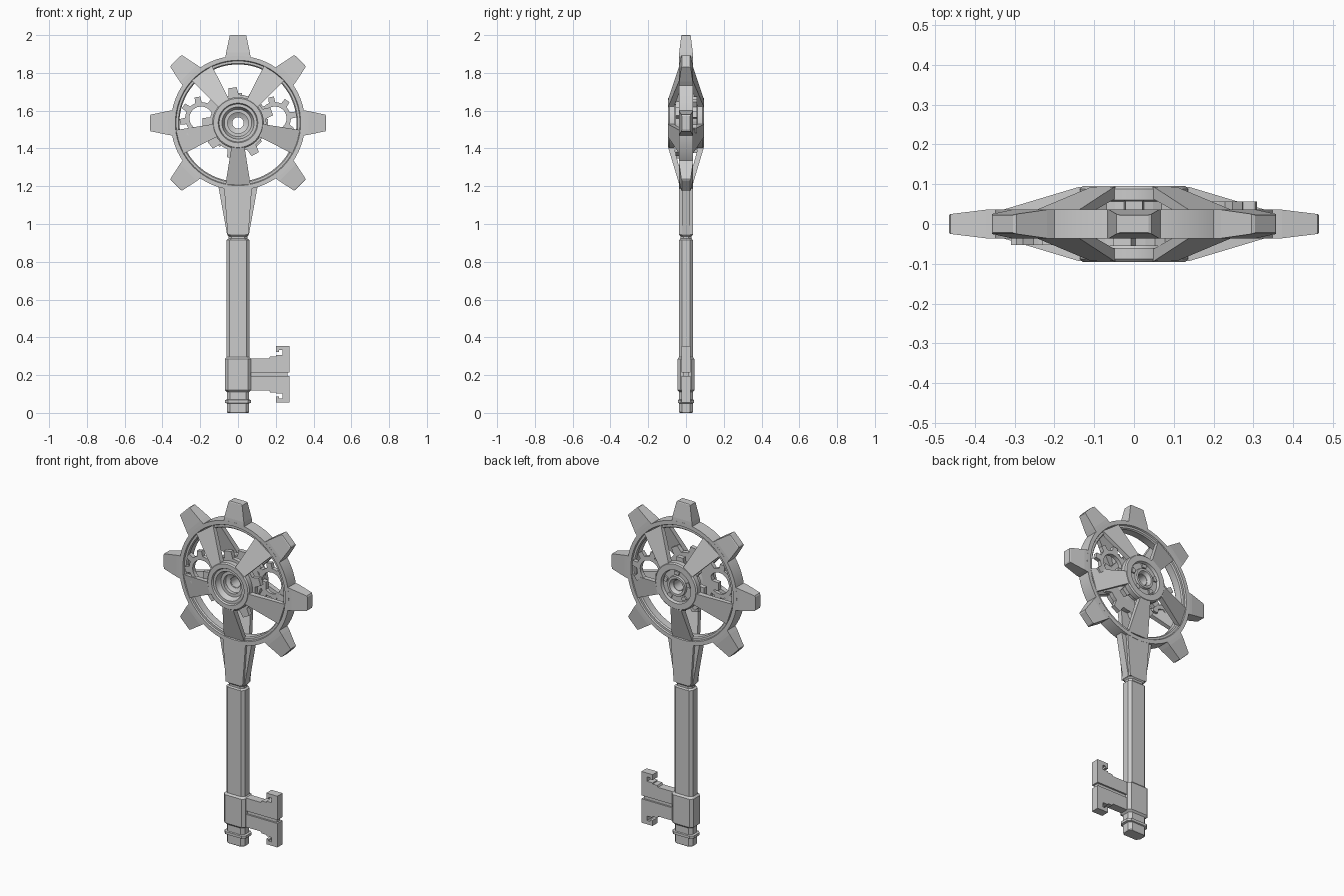
import bpy, bmesh
from math import sin, cos, pi, radians
from mathutils import Vector, Matrix

if "Cube" in bpy.data.objects:
    bpy.data.objects.remove(bpy.data.objects["Cube"])

CZ = 1.535  # height of the wheel centre


def loft(name, sections, wrap=False, smooth=False):
    """Skin closed sections; wrap joins last to first, otherwise ends are capped."""
    bm = bmesh.new()
    rows = [[bm.verts.new(p) for p in s] for s in sections]
    n = len(rows[0])
    for i in range(len(rows) if wrap else len(rows) - 1):
        a, b = rows[i], rows[(i + 1) % len(rows)]
        for j in range(n):
            k = (j + 1) % n
            bm.faces.new((a[j], a[k], b[k], b[j]))
    if not wrap:
        bm.faces.new(rows[0])
        bm.faces.new(rows[-1][::-1])
    bmesh.ops.recalc_face_normals(bm, faces=bm.faces)
    me = bpy.data.meshes.new(name)
    bm.to_mesh(me)
    bm.free()
    ob = bpy.data.objects.new(name, me)
    bpy.context.collection.objects.link(ob)
    if smooth:
        bpy.ops.object.select_all(action='DESELECT')
        ob.select_set(True)
        bpy.context.view_layer.objects.active = ob
        bpy.ops.object.shade_smooth_by_angle(angle=radians(30))
    return ob


def polar(r, a, y, cx=0, cz=CZ):
    return (cx + r * cos(a), y, cz + r * sin(a))


def lathe(name, profile, n=64):
    """Turn a closed (radius, y) profile around the wheel axis."""
    return loft(name, [[polar(r, 2 * pi * i / n, y) for r, y in profile]
                       for i in range(n)], True, True)


def radial_bar(name, angle, stations):
    """Bar pointing outward; stations are (radius, half width, y0, y1)."""
    a = radians(angle)
    out, side = Vector((cos(a), 0, sin(a))), Vector((-sin(a), 0, cos(a)))
    secs = []
    for r, w, y0, y1 in stations:
        secs.append([Vector((0, y, CZ)) + out * r + side * s
                     for s, y in ((-w, y0), (w, y0), (w, y1), (-w, y1))])
    return loft(name, secs)


def prism(name, pts, y0, y1):
    return loft(name, [[(x, y, z) for x, z in pts] for y in (y0, y1)])


def gear(name, cx, cz, root, tip, hole, teeth, y0, y1, phase):
    outer = []
    for i in range(teeth):
        for f, r in ((-.5, root), (-.26, root), (-.17, tip), (.17, tip), (.26, root)):
            outer.append((r, radians(phase) + 2 * pi * (i + f) / teeth))
    loops = [[polar(r if big else hole, a, y, cx, cz) for r, a in outer]
             for big, y in ((1, y0), (1, y1), (0, y1), (0, y0))]
    return loft(name, loops, True)


def octagon(w, d, z, c=.016):
    return [(x, y, z) for x, y in ((-w, -d + c), (-w + c, -d), (w - c, -d), (w, -d + c),
                                   (w, d - c), (w - c, d), (-w + c, d), (-w, d - c))]


# Wheel rim with a stepped groove on both faces
half = [(.355, -.037), (.332, -.037), (.328, -.029), (.316, -.029), (.31, -.022)]
lathe("wheel_rim", half + [(r, -y) for r, y in reversed(half)], 72)

# Seven outer teeth; the shaft takes the eighth place
for i in range(7):
    radial_bar("rim_tooth", -45 + 45 * i, [(.345, .067, -.037, .037), (.372, .063, -.036, .036),
               (.462, .044, -.025, .025), (.466, .036, -.022, .022)])

# Five dished spokes on the front and the back
for s in (-1, 1):
    for i in range(5):
        radial_bar("spoke", 54 + 72 * i, [(.11, .033, s * .066, s * .093),
                   (.135, .036, s * .062, s * .093), (.325, .066, s * .012, s * .036)])

# Front hub with bowl, back hub with stepped recess, and hollow axle
lathe("front_hub", [(.137, -.06), (.137, -.088), (.13, -.095), (.105, -.095), (.1, -.086),
                    (.085, -.086), (.08, -.07), (.07, -.05), (.055, -.035), (.032, -.026),
                    (.032, -.015), (.09, -.03), (.1, -.06)], 48)
lathe("back_hub", [(.137, .06), (.137, .088), (.13, .095), (.097, .095), (.092, .078),
                   (.06, .078), (.057, .09), (.044, .09), (.032, .07), (.032, .05), (.1, .05)], 48)
lathe("axle", [(.03, -.022), (.06, -.022), (.06, .07), (.03, .07)], 32)
for i in range(5):
    radial_bar("hub_stud", 18 + 72 * i, [(.066, .012, .07, .087), (.086, .016, .07, .087)])

# Clockwork gears inside the wheel
gear("centre_gear_front", 0, CZ, .15, .19, .055, 9, -.055, -.03, 99)
gear("centre_gear_back", 0, CZ, .125, .16, .055, 8, .032, .058, 90)
gear("left_gear", -.195, 1.56, .085, .115, .062, 8, -.053, -.03, 10)
gear("right_gear", .195, 1.56, .085, .115, .062, 8, .034, .057, 10)

# Shaft with foot ring, bit sleeve and neck groove in one loft
levels = [(.055, .033, 0), (.058, .036, .005), (.058, .036, .05), (.069, .042, .053),
          (.069, .042, .068), (.058, .036, .071), (.058, .036, .11), (.07, .045, .12),
          (.07, .045, .285), (.06, .036, .295), (.06, .036, .915), (.05, .03, .923),
          (.05, .03, .935), (.056, .036, .942), (.056, .036, .95)]
loft("shaft", [octagon(*l) for l in levels])

# Flared neck: thick core with thinner side wings
prism("neck_core", [(-.055, .945), (.055, .945), (.074, 1.2), (-.074, 1.2)], -.036, .036)
prism("neck_wings", [(-.058, .945), (.058, .945), (.104, 1.2), (-.104, 1.2)], -.022, .022)

# Key bit: two mirrored halves with hooked ends and a thin web between them
for s in (-1, 1):
    hook = [(.05, .01), (.272, .01), (.272, .15), (.2, .15), (.2, .118), (.216, .118),
            (.216, .128), (.235, .128), (.235, .102), (.2, .102), (.2, .095), (.17, .095),
            (.165, .085), (.05, .085)]
    prism("key_bit", [(x, .204 + s * z) for x, z in hook], -.024, .024)
prism("bit_web", [(.05, .19), (.262, .19), (.262, .218), (.05, .218)], -.014, .014)
